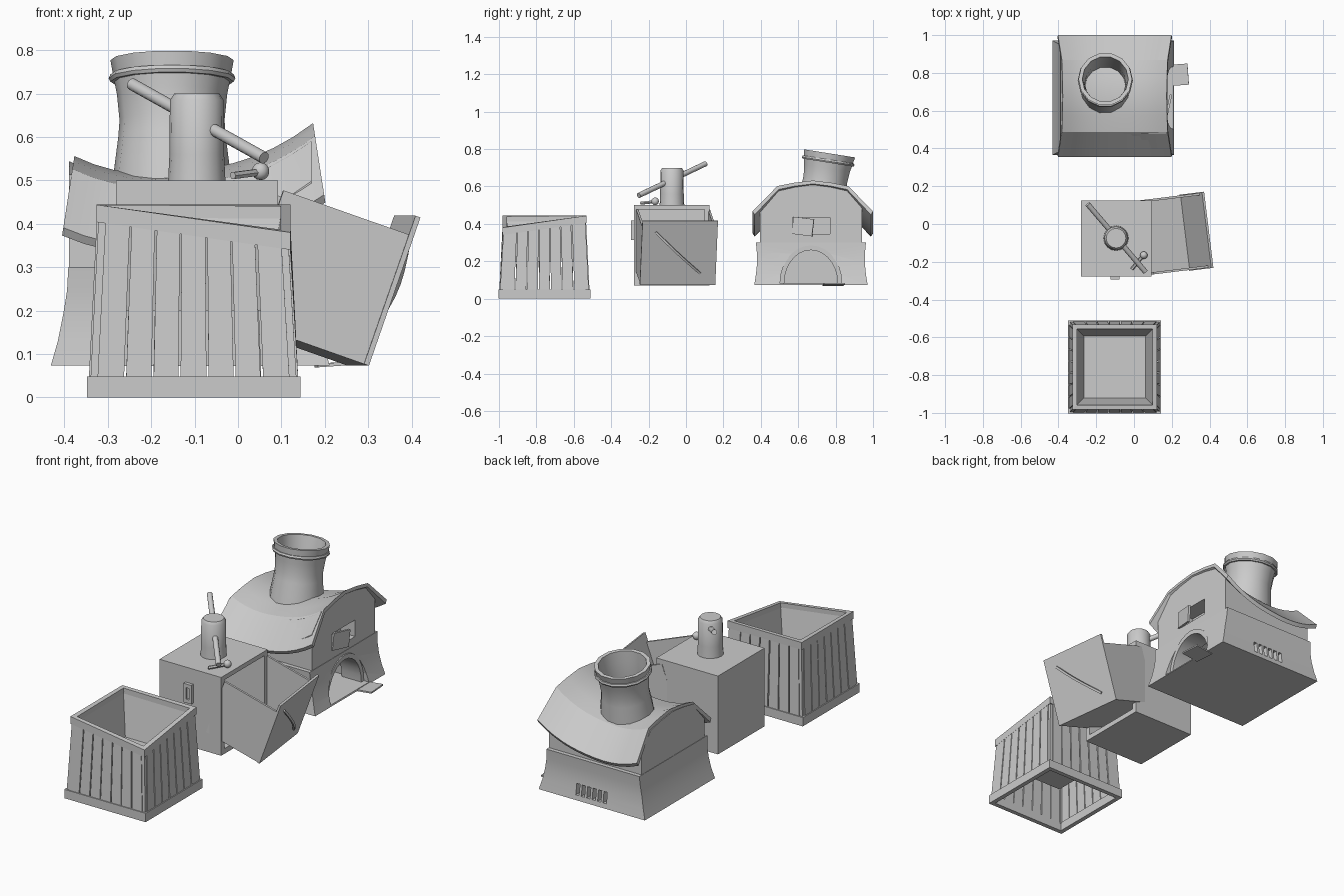
import bpy, bmesh, random
from math import sin, cos, pi, radians
from mathutils import Vector, Matrix

if "Cube" in bpy.data.objects:
    bpy.data.objects.remove(bpy.data.objects["Cube"])

random.seed(3)

def mesh(name, verts, faces, smooth=None, mat=None):
    bm = bmesh.new()
    vs = [bm.verts.new(v) for v in verts]
    for f in faces:
        bm.faces.new([vs[i] for i in f])
    bmesh.ops.recalc_face_normals(bm, faces=bm.faces)
    me = bpy.data.meshes.new(name)
    bm.to_mesh(me)
    bm.free()
    if mat:
        me.transform(mat)
    ob = bpy.data.objects.new(name, me)
    bpy.context.collection.objects.link(ob)
    if smooth:
        bpy.ops.object.select_all(action='DESELECT')
        ob.select_set(True)
        bpy.context.view_layer.objects.active = ob
        bpy.ops.object.shade_smooth_by_angle(angle=radians(smooth))
    return ob

def loft(name, loops, caps=True, closed=False, **kw):
    n, m = len(loops[0]), len(loops)
    verts = [p for l in loops for p in l]
    faces = [(i * n + j, i * n + (j + 1) % n, (i + 1) % m * n + (j + 1) % n, (i + 1) % m * n + j)
             for i in range(m if closed else m - 1) for j in range(n)]
    if caps and not closed:
        faces += [tuple(range(n)), tuple(range((m - 1) * n, m * n))]
    return mesh(name, verts, faces, **kw)

def rect(x0, x1, y0, y1, z):
    return [(x0, y0, z), (x1, y0, z), (x1, y1, z), (x0, y1, z)]

def box(name, x, y, z, mat=None):
    return loft(name, [rect(*x, *y, z[0]), rect(*x, *y, z[1])], mat=mat)

def lathe(name, prof, n, mat, closed=False):
    return loft(name, [[(r * cos(2 * pi * i / n), r * sin(2 * pi * i / n), z) for i in range(n)]
                       for r, z in prof], closed=closed, smooth=40, mat=mat)

def rod(name, a, b, r, n=10):
    a, b = Vector(a), Vector(b)
    m = Matrix.Translation(a) @ (b - a).to_track_quat('Z', 'Y').to_matrix().to_4x4()
    return lathe(name, [(r, 0), (r, (b - a).length)], n, m)

def cut(ob, cutter):
    cutter.hide_render = True
    cutter.hide_viewport = True
    cutter.display_type = 'WIRE'
    mod = ob.modifiers.new("cut", 'BOOLEAN')
    mod.operation = 'DIFFERENCE'
    mod.solver = 'EXACT'
    mod.object = cutter

# ---------- Wooden crate ----------
CX, CY = -0.1025, -0.757

def half(z):
    return 0.241 - 0.05 * (z - 0.048)

def top_z(x, y):                      # rim dips at the front right corner
    u, v = (x - CX) / 0.448 + 0.5, 0.5 - (y - CY) / 0.448
    return 0.444 - 0.064 * u * v

def side_pt(k, a, d, z):              # a along the side, d outward
    x, y = [(a, -d), (d, a), (-a, d), (-d, -a)][k]
    return (CX + x, CY + y, z)

def slanted(k, a, d, drop):
    x, y, _ = side_pt(k, a, d, 0)
    return (x, y, top_z(x, y) - drop)

def square(h, z):
    return rect(CX - h, CX + h, CY - h, CY + h, z)

loft("crate_base_frame", [square(h, z) for h, z in ((0.246, 0), (0.246, 0.048), (0.222, 0.048), (0.222, 0))], closed=True)
for k in range(4):
    w = 2 / 7
    for i in range(7):
        s0 = -1 + i * w + (random.uniform(0.008, 0.016) if i else 0)
        s1 = -1 + (i + 1) * w - (random.uniform(0.008, 0.016) if i < 6 else 0)
        hb, ht = half(0.04), half(0.42)
        low = [side_pt(k, s * (hb - 0.02), hb - d, 0.04) for s, d in ((s0, 0), (s1, 0), (s1, 0.014), (s0, 0.014))]
        up = [slanted(k, s * (ht - 0.02), ht - d, 0.025) for s, d in ((s0, 0), (s1, 0), (s1, 0.014), (s0, 0.014))]
        loft("crate_plank", [low, up])
    def post(h, f):
        return [f(k, h - a, h - d) for a, d in ((0.004, 0.004), (0.024, 0.004), (0.024, 0.024), (0.004, 0.024))]
    loft("crate_post", [post(half(0.04), lambda k, a, d: side_pt(k, a, d, 0.04)),
                        post(half(0.42), lambda k, a, d: slanted(k, a, d, 0.02))])
loft("crate_rim", [[slanted(k, -h, h, dz) for k in range(4)]
                   for h, dz in ((0.224, 0), (0.224, 0.04), (0.200, 0.04), (0.200, 0))], closed=True)
# liner: open tray inside
liner = loft("crate_liner", [[slanted(k, -0.203, 0.203, 0.012) for k in range(4)], square(0.163, 0.2)], caps=False)
mesh("crate_liner_floor", square(0.163, 0.2), [(0, 1, 2, 3)])

# ---------- Box with tilted bin ----------
body = box("bin_box", (-0.281, 0.092), (-0.277, 0.125), (0.072, 0.5))
cut(body, box("bin_box_cutter", (-0.25, 0.2), (-0.25, 0.098), (0.1, 0.476)))
M = (Matrix.Translation((0.277, -0.045, 0.073)) @ Matrix.Rotation(radians(7), 4, 'Z')
     @ Matrix.Rotation(radians(19.3), 4, 'Y'))
box("bin_front", (-0.012, 0), (-0.203, 0.203), (0, 0.362), M)
box("bin_floor", (-0.31, -0.01), (-0.187, 0.187), (0, 0.014), M)
for s in (-1, 1):
    box("bin_side", (-0.32, -0.01), tuple(sorted((s * 0.187, s * 0.199))), (0, 0.316), M)
# bowed diagonal handle
bow = []
for i in range(9):
    t = i / 8
    c = Vector((0.022 * sin(pi * t), -0.13 + 0.25 * t, 0.3 - 0.235 * t))
    bow.append([c + Vector((a, b * 0.7, b * 0.7)) for a, b in
                ((0.006, 0.006), (0.006, -0.006), (-0.006, -0.006), (-0.006, 0.006))])
loft("bin_handle", bow, mat=M)

# post, crossbar and small lever on the lid
T = Matrix.Translation((-0.095, -0.075, 0.5))
lathe("press_post", [(0.066, 0), (0.063, 0.06), (0.062, 0.185), (0.052, 0.2)], 16, T)
rod("press_crossbar", (-0.245, 0.105, 0.722), (0.06, -0.253, 0.552), 0.014)
rod("lever_arm", (-0.012, -0.24, 0.511), (0.05, -0.165, 0.519), 0.009, 6)
lathe("lever_knob", [(0.002 + 0.018 * sin(pi * i / 8), -0.02 * cos(pi * i / 8)) for i in range(9)],
      12, Matrix.Translation((0.052, -0.165, 0.521)))
latch = box("latch_plate", (-0.124, -0.076), (-0.295, -0.27), (0.315, 0.418))
cut(latch, box("latch_cutter", (-0.109, -0.091), (-0.32, -0.283), (0.335, 0.398)))

# ---------- Barn-like oven ----------
BX, BY = -0.11, 0.668
base = loft("oven_base", [rect(BX - a, BX + a, BY - b, BY + b, z) for a, b, z in (
    (0.321, 0.303, 0.074), (0.305, 0.294, 0.13), (0.293, 0.288, 0.19), (0.284, 0.289, 0.245), (0.281, 0.294, 0.3))],
    smooth=30)

def arch(x, ry, rz, n=14):
    return [(x, BY + ry * cos(pi * i / n), 0.082 + rz * sin(pi * i / n)) for i in range(n + 1)]

cut(base, loft("arch_cutter", [arch(-0.25, 0.165, 0.2), arch(0.4, 0.165, 0.2)]))
ring = []
for (_, y0, z0), (_, y1, z1) in zip(arch(0, 0.168, 0.203), arch(0, 0.143, 0.178)):
    ring.append([(0.06, y0, z0), (0.178, y0, z0), (0.178, y1, z1), (0.06, y1, z1)])
loft("oven_arch", ring, smooth=30)
for i in range(6):                    # vent slots at the back
    x = -0.195 + i * 0.033
    cut(base, box("vent_cutter", (x, x + 0.02), (0.93, 1.05), (0.1, 0.16)))

# roof: gambrel profile swept along a sagging, tilted ridge
def ridge(t):
    return 0.594 + 0.038 * t - 0.072 * (1 - abs(t) ** 2.4)

prof = [(-0.322, -0.165), (-0.19, -0.03), (-0.1, -0.012), (0, 0), (0.1, -0.012), (0.19, -0.03), (0.322, -0.165)]
ts = [-1 + i / 6 for i in range(13)]
loops = []
for t in ts:
    def place(y, z):
        return (-0.102 + t * (0.275 - 0.155 * z), BY + 0.01 + y, ridge(t) + z)
    loops.append([place(y, z) for y, z in prof] +
                 [place(y * 0.965, z - 0.018) for y, z in reversed(prof)])
loft("oven_roof", loops, smooth=25)

# upper walls follow the underside of the roof
walls = []
for t in ts:
    r = ridge(t) - 0.012
    walls.append([(BX + 0.279 * t, BY + y, z) for y, z in
                  [(-0.272, 0.295), (-0.272, r - 0.122)] + [(y, r + z) for y, z in prof[1:-1]]
                  + [(0.272, r - 0.122), (0.272, 0.295)]])
upper = loft("oven_upper_walls", walls, smooth=25)
cut(upper, box("window_cutter", (0.08, 0.3), (0.57, 0.77), (0.345, 0.435)))
S = (Matrix.Translation((0.183, 0.625, 0.386)) @ Matrix.Rotation(radians(-12), 4, 'Z')
     @ Matrix.Rotation(radians(-7), 4, 'X'))
box("window_shutter", (-0.006, 0.006), (-0.056, 0.056), (-0.046, 0.046), S)
P = Matrix.Translation((0.235, 0.79, 0.077)) @ Matrix.Rotation(radians(4), 4, 'Z') @ Matrix.Rotation(radians(-4), 4, 'Y')
box("hearth_plate", (-0.055, 0.052), (-0.056, 0.056), (-0.004, 0.004), P)

# chimney, leaning back
C = Matrix.Translation((-0.152, 0.767, 0.777)) @ Matrix.Rotation(radians(-9), 4, 'X')
lathe("chimney", [(0.14, -0.34), (0.133, -0.25), (0.124, -0.18), (0.121, -0.14), (0.127, -0.08), (0.135, -0.04),
                  (0.142, 0), (0.122, 0), (0.115, -0.06), (0.108, -0.14), (0.108, -0.3)], 14, C)
lathe("chimney_band", [(0.13, -0.05), (0.142, -0.05), (0.146, -0.042), (0.142, -0.033), (0.13, -0.033)], 14, C, closed=True)
